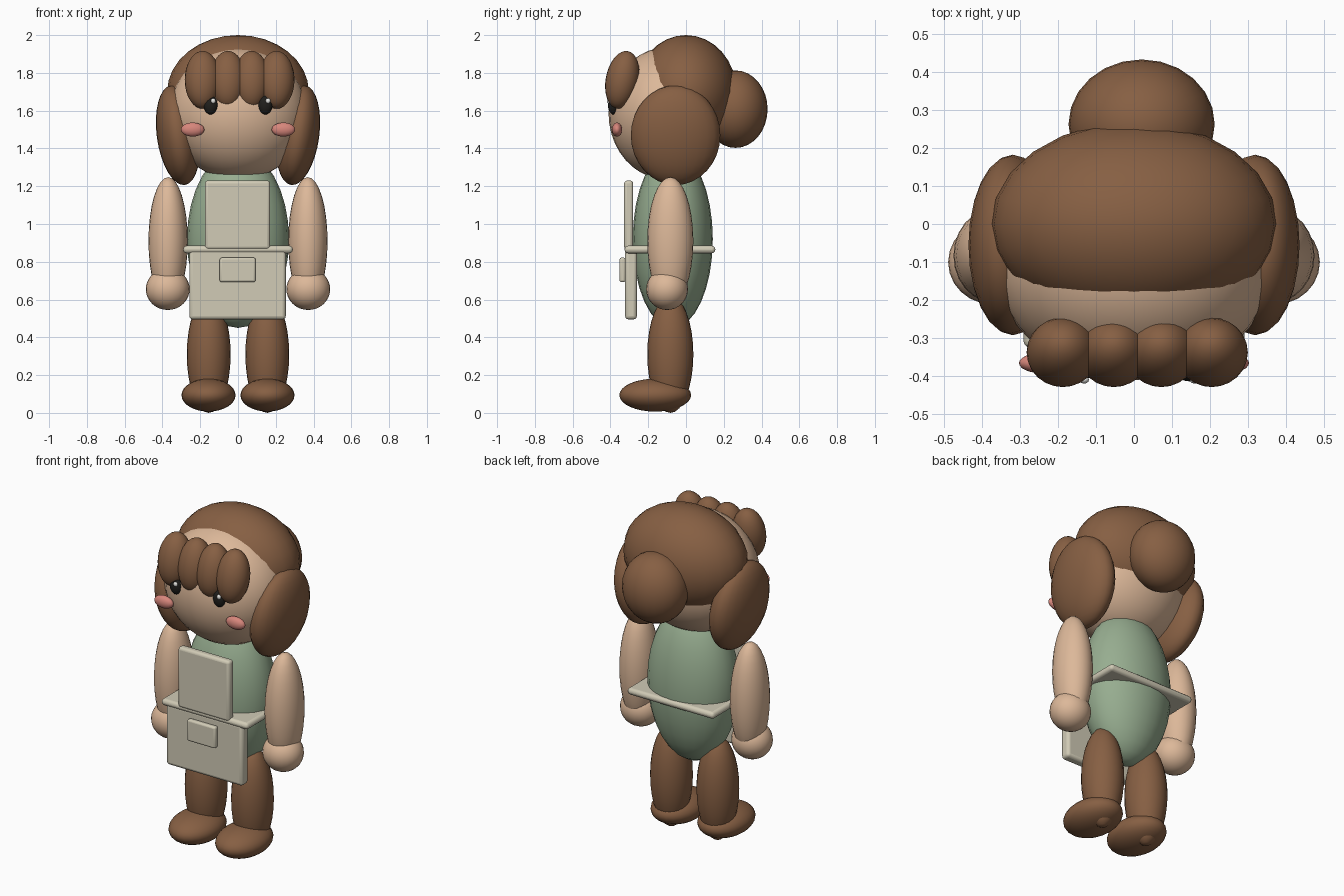
import bpy
import math
from mathutils import Matrix, Vector

if "Cube" in bpy.data.objects:
    bpy.data.objects.remove(bpy.data.objects["Cube"])


def material(name, rgb):
    m = bpy.data.materials.new(name)
    m.diffuse_color = (*rgb, 1)
    m.use_nodes = True
    m.node_tree.nodes["Principled BSDF"].inputs["Base Color"].default_value = m.diffuse_color
    return m


BROWN = material("hair brown", (0.24, 0.115, 0.056))
SKIN = material("warm skin", (0.72, 0.48, 0.32))
GREEN = material("sage green", (0.31, 0.42, 0.28))
CREAM = material("apron cream", (0.64, 0.60, 0.47))
PINK = material("cheek pink", (0.68, 0.24, 0.20))
BLACK = material("eye black", (0.015, 0.014, 0.012))
WHITE = material("eye white", (0.85, 0.85, 0.82))


def finish(o, name, mat):
    o.name = name
    o.data.materials.append(mat)
    return o


def ball(name, loc, radii, mat, rx=0, ry=0, segs=24, rings=16):
    """Smooth ellipsoid, tilted by degrees about x and y."""
    bpy.ops.mesh.primitive_uv_sphere_add(segments=segs, ring_count=rings)
    o = bpy.context.object
    rot = Matrix.Rotation(math.radians(rx), 4, 'X') @ Matrix.Rotation(math.radians(ry), 4, 'Y')
    o.data.transform(Matrix.Translation(Vector(loc)) @ rot @ Matrix.Diagonal((*radii, 1)))
    bpy.ops.object.shade_smooth()
    return finish(o, name, mat)


def slab(name, x, y, z, bevel, mat):
    """Box with rounded edges, given by its x, y and z ranges."""
    bpy.ops.mesh.primitive_cube_add(size=1)
    o = bpy.context.object
    size = [r[1] - r[0] for r in (x, y, z)]
    mid = [(r[0] + r[1]) / 2 for r in (x, y, z)]
    o.data.transform(Matrix.Translation(Vector(mid)) @ Matrix.Diagonal((*size, 1)))
    b = o.modifiers.new("round", 'BEVEL')
    b.width, b.segments = bevel, 3
    bpy.ops.object.shade_smooth_by_angle(angle=math.radians(40))
    return finish(o, name, mat)


# Torso and head
ball("body", (0, -0.07, 0.92), (0.27, 0.212, 0.47), GREEN)
ball("head", (0, -0.10, 1.585), (0.365, 0.31, 0.35), SKIN, segs=32, rings=20)

# Hair cap, bun and fringe
ball("hair_cap", (0, 0.0, 1.70), (0.375, 0.268, 0.30), BROWN)
ball("hair_bun", (0.02, 0.262, 1.608), (0.192, 0.17, 0.205), BROWN)
for i, x in enumerate((-0.187, -0.053, 0.072, 0.204)):
    ball(f"fringe_{i + 1}", (x, -0.337, 1.763), (0.095, 0.088, 0.155), BROWN, rx=-11)

# Paired parts
for side, s in (("left", -1), ("right", 1)):
    ball(f"side_lock_{side}", (s * 0.318, -0.055, 1.47), (0.112, 0.237, 0.266), BROWN, ry=s * 8)
    ball(f"eye_{side}", (s * 0.145, -0.385, 1.63), (0.037, 0.028, 0.05), BLACK)
    ball(f"eye_glint_{side}", (s * 0.145 + 0.014, -0.409, 1.652), (0.013, 0.01, 0.014), WHITE,
         segs=12, rings=8)
    ball(f"cheek_{side}", (s * 0.24, -0.365, 1.50), (0.062, 0.027, 0.037), PINK)
    ball(f"arm_{side}", (s * 0.37, -0.083, 0.91), (0.104, 0.122, 0.338), SKIN)
    ball(f"hand_{side}", (s * 0.372, -0.10, 0.655), (0.116, 0.111, 0.11), SKIN)
    ball(f"leg_{side}", (s * 0.155, -0.083, 0.31), (0.116, 0.122, 0.31), BROWN)
    ball(f"foot_{side}", (s * 0.156, -0.163, 0.094), (0.143, 0.19, 0.087), BROWN)

# Apron: waist plate, bib, skirt panel and pocket
slab("apron_waist", (-0.29, 0.29), (-0.325, 0.155), (0.845, 0.885), 0.018, CREAM)
slab("apron_bib", (-0.175, 0.17), (-0.328, -0.28), (0.865, 1.23), 0.016, CREAM)
slab("apron_skirt", (-0.258, 0.253), (-0.322, -0.26), (0.495, 0.865), 0.018, CREAM)
slab("apron_pocket", (-0.097, 0.093), (-0.352, -0.32), (0.692, 0.822), 0.011, CREAM)
